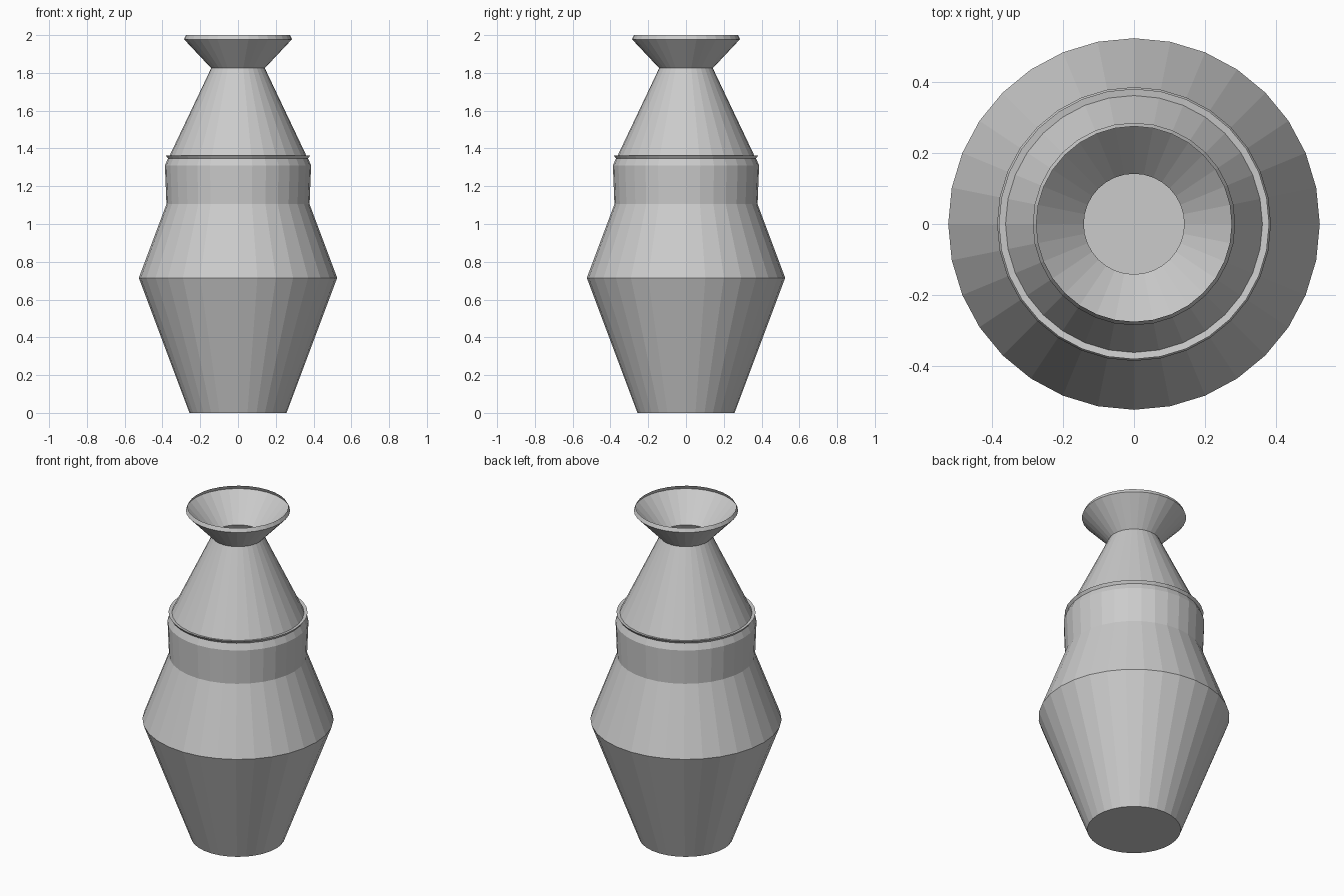
import bpy, bmesh
from math import sin, cos, tau

if "Cube" in bpy.data.objects:
    bpy.data.objects.remove(bpy.data.objects["Cube"])

SIDES = 32

def lathe(name, profile):
    """Revolve (radius, z) points around z as a thin shell; closed at the foot, open at the mouth."""
    bm = bmesh.new()
    rings = [[bm.verts.new((r * cos(tau * i / SIDES), r * sin(tau * i / SIDES), z))
              for i in range(SIDES)] for r, z in profile]
    bm.faces.new(rings[0][::-1])
    for a, b in zip(rings, rings[1:]):
        for i in range(SIDES):
            j = (i + 1) % SIDES
            bm.faces.new((a[i], a[j], b[j], b[i]))
    mesh = bpy.data.meshes.new(name)
    bm.to_mesh(mesh)
    bm.free()
    obj = bpy.data.objects.new(name, mesh)
    bpy.context.collection.objects.link(obj)
    return obj

lathe("vase", [
    # foot and belly
    (0.257, 0.0), (0.525, 0.715),
    # collar band with bevelled top
    (0.379, 1.105), (0.387, 1.31), (0.371, 1.347),
    # thin projecting lip
    (0.382, 1.363), (0.363, 1.36),
    # shoulder cone and neck
    (0.142, 1.825),
    # flared mouth with in-turned rim
    (0.286, 1.978), (0.276, 2.0),
])
